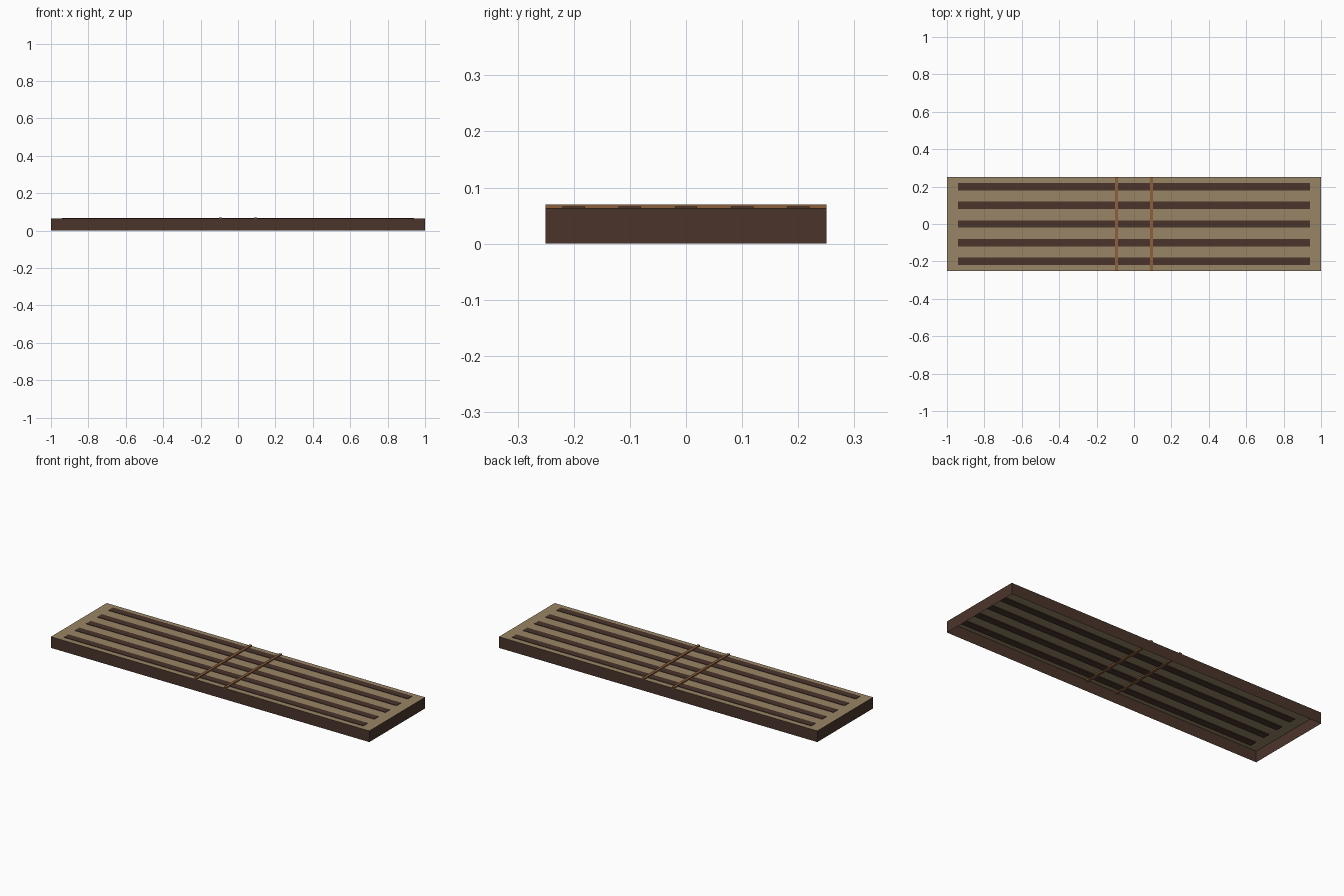
import bpy
import bmesh

default = bpy.data.objects.get("Cube")
if default:
    bpy.data.objects.remove(default, do_unlink=True)


def linear(c):
    return c / 12.92 if c <= 0.04045 else ((c + 0.055) / 1.055) ** 2.4


def material(name, hex_code):
    rgb = [linear(v / 255) for v in bytes.fromhex(hex_code)]
    mat = bpy.data.materials.new(name)
    mat.use_nodes = True
    mat.diffuse_color = (*rgb, 1)
    shader = mat.node_tree.nodes["Principled BSDF"]
    shader.inputs["Base Color"].default_value = (*rgb, 1)
    shader.inputs["Roughness"].default_value = 0.9
    return mat


dark_wood = material("dark brown wood", "4A342B")
tan_wood = material("tan board", "998566")
orange_wood = material("orange brown strap", "8B5E3C")


def box(name, size, center, mats, open_bottom=False):
    """Box whose upward face takes the last material in the list."""
    bm = bmesh.new()
    bmesh.ops.create_cube(bm, size=1)
    bmesh.ops.scale(bm, vec=size, verts=bm.verts)
    bmesh.ops.translate(bm, vec=center, verts=bm.verts)
    bm.normal_update()
    for face in bm.faces:
        if face.normal.z > 0.5:
            face.material_index = len(mats) - 1
    if open_bottom:
        under = [f for f in bm.faces if f.normal.z < -0.5]
        bmesh.ops.delete(bm, geom=under, context="FACES")
    mesh = bpy.data.meshes.new(name)
    bm.to_mesh(mesh)
    bm.free()
    for mat in mats:
        mesh.materials.append(mat)
    obj = bpy.data.objects.new(name, mesh)
    bpy.context.collection.objects.link(obj)
    return obj


# Hollow shell: dark side walls under a tan deck, open below
deck_z = 0.0635
box("deck_shell", (2, 0.5, deck_z), (0, 0, deck_z / 2),
    [dark_wood, tan_wood], open_bottom=True)

# Long slats set through the deck
for i in range(5):
    box(f"slat_{i + 1}", (1.88, 0.04, 0.007), (0, (i - 2) * 0.1, 0.0627), [dark_wood])

# Two cross straps over the middle
for side, x in (("right", -0.094), ("left", 0.094)):
    box(f"cross_strap_{side}", (0.015, 0.5, 0.014), (x, 0, 0.063), [orange_wood])
